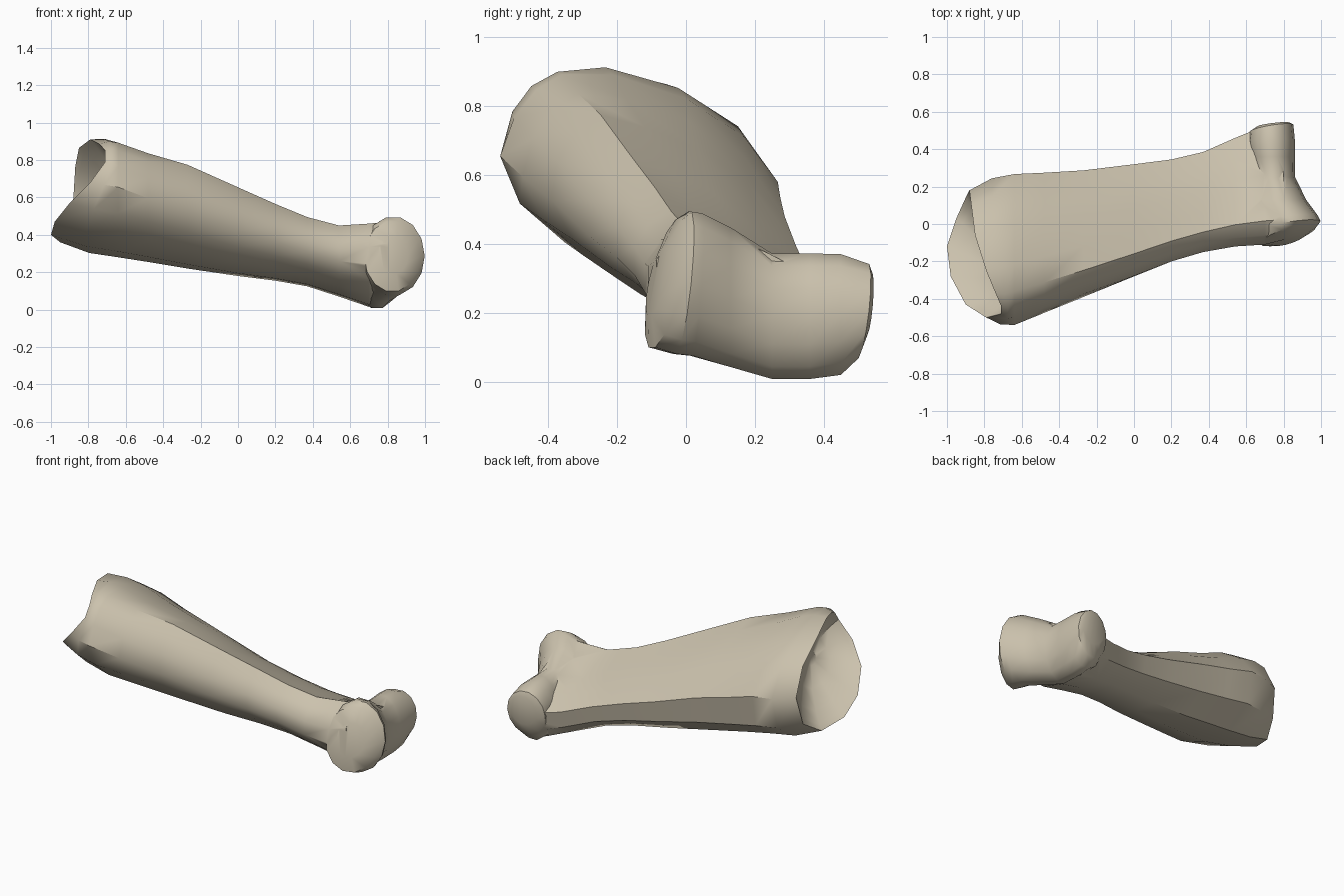
import bpy, bmesh, math
from mathutils import Vector

cube = bpy.data.objects.get("Cube")
if cube:
    bpy.data.objects.remove(cube)

bone = bpy.data.materials.new("bone_ivory")
bone.use_nodes = True
colour = (0.60, 0.54, 0.42, 1)
bone.diffuse_color = colour
bone.node_tree.nodes["Principled BSDF"].inputs["Base Color"].default_value = colour
bone.node_tree.nodes["Principled BSDF"].inputs["Roughness"].default_value = 0.8


def loft(name, rings):
    """Skin a list of equal-length rings and close both ends."""
    bm = bmesh.new()
    loops = [[bm.verts.new(p) for p in ring] for ring in rings]
    n = len(loops[0])
    for a, b in zip(loops, loops[1:]):
        for i in range(n):
            j = (i + 1) % n
            bm.faces.new((a[i], a[j], b[j], b[i]))
    bm.faces.new(loops[0])
    bm.faces.new(loops[-1])
    bmesh.ops.triangulate(bm, faces=[f for f in bm.faces if len(f.verts) > 4])
    bmesh.ops.recalc_face_normals(bm, faces=bm.faces)
    mesh = bpy.data.meshes.new(name)
    bm.to_mesh(mesh)
    bm.free()
    mesh.materials.append(bone)
    ob = bpy.data.objects.new(name, mesh)
    bpy.context.collection.objects.link(ob)
    return ob


# Shaft cross-sections inside a unit box: broad near the cup, flat-backed far end
near = [(.22, .98), (.4, .98), (.66, .87), (.87, .69), (.99, .48), (.95, .17), (.76, 0),
        (.48, .05), (.23, .2), (.07, .38), (0, .6), (.05, .78), (.13, .91)]
far = [(.2, 1), (.4, .88), (.6, .76), (.8, .62), (1, .45), (.96, .18), (.76, 0),
       (.5, .03), (.25, .15), (.1, .32), (0, .5), (0, .72), (.08, .9)]

# Stations along the shaft: x, y range, z range
stations = [(-.64, -.54, .275, .28, .905), (-.48, -.475, .28, .255, .845),
            (-.27, -.39, .29, .22, .78), (0, -.28, .32, .18, .655),
            (.2, -.2, .345, .155, .565), (.37, -.15, .385, .125, .495),
            (.54, -.12, .46, .07, .45), (.7, -.11, .525, .015, .46),
            (.8, -.085, .46, .06, .47)]
shaft_rings = []
for x, y0, y1, z0, z1 in stations:
    t = min(1, (x + .64) / .7)
    ring = []
    for a, b in zip(near, far):
        u, v = Vector(a).lerp(Vector(b), t)
        ring.append(Vector((x, y0 + u * (y1 - y0), z0 + v * (z1 - z0))))
    shaft_rings.append(ring)

# Slanted rim of the hollow end
rim = [Vector(p) for p in (
    (-.74, -.37, .885), (-.79, -.25, .91), (-.85, -.06, .865), (-.87, .1, .765),
    (-.88, .18, .6), (-.9, .14, .43), (-.95, .03, .36), (-1, -.12, .4),
    (-.98, -.28, .47), (-.9, -.43, .57), (-.79, -.5, .68), (-.71, -.48, .79),
    (-.71, -.44, .85))]
centre = sum(rim, Vector()) / len(rim)

# Swollen lip between rim and shaft
lip = []
for a, b in zip(rim, shaft_rings[0]):
    p = a.lerp(b, .5)
    out = (p - centre) * .05
    lip.append(p + Vector((0, out.y, out.z)))

# Cup floor rings, deepest towards the front
deepest = Vector((.17, -.07, -.03))
cup = []
for scale in (.12, .45, .75, .92):
    cup.append([centre + (p - centre) * scale + deepest * (1 - scale ** 2) for p in rim])

shaft = loft("bone_shaft", cup + [rim, lip] + shaft_rings)

# Pulley-shaped head: y, slant, centre x, centre z, radius x, radius z
head_profile = [(-.085, .3, .83, .29, .08, .1), (-.06, .3, .825, .285, .15, .19),
                (-.01, .15, .83, .287, .168, .212), (.03, .1, .82, .282, .162, .212),
                (.13, 0, .77, .245, .15, .208), (.25, 0, .745, .19, .117, .187),
                (.36, 0, .74, .19, .12, .187), (.45, 0, .735, .195, .125, .18),
                (.513, .16, .735, .205, .117, .14), (.533, .12, .745, .225, .085, .09)]
sides = 14
head_rings = []
for y, slant, cx, cz, rx, rz in head_profile:
    ring = []
    for i in range(sides):
        a = math.tau * i / sides
        dx, dz = rx * math.cos(a), rz * math.sin(a)
        ring.append((cx + dx, y + slant * (dx + .7 * dz), cz + dz))
    head_rings.append(ring)
head = loft("bone_head", head_rings)

# Fuse head and shaft into one surface
union = shaft.modifiers.new("fuse_head", 'BOOLEAN')
union.operation = 'UNION'
union.solver = 'EXACT'
union.object = head
bpy.context.view_layer.objects.active = shaft
for ob in bpy.context.selected_objects:
    ob.select_set(False)
shaft.select_set(True)
bpy.ops.object.modifier_apply(modifier=union.name)
bpy.data.objects.remove(head)
bpy.ops.object.shade_smooth_by_angle(angle=math.radians(40))
